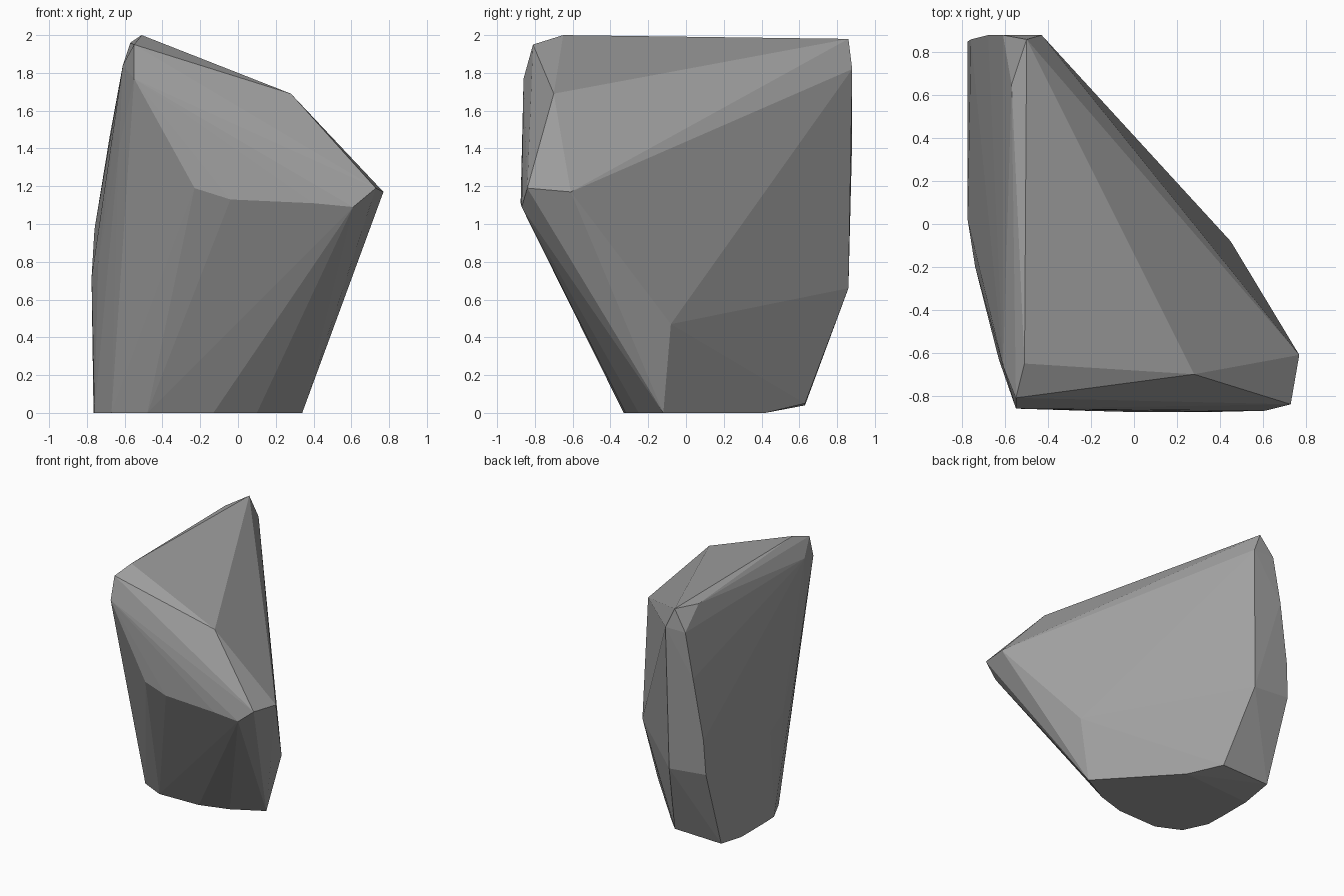
import bpy
import bmesh

# Remove the default cube only
old_cube = bpy.data.objects.get("Cube")
if old_cube:
    bpy.data.objects.remove(old_cube, do_unlink=True)


def make_material(name, colour):
    material = bpy.data.materials.new(name)
    material.use_nodes = True
    material.diffuse_color = colour
    for node in material.node_tree.nodes:
        if node.type == "BSDF_PRINCIPLED":
            node.inputs["Base Color"].default_value = colour
            node.inputs["Roughness"].default_value = .9
    return material


def make_hull(name, corners, material):
    """Wrap a faceted convex stone around its corner points."""
    bm = bmesh.new()
    for corner in corners:
        bm.verts.new(corner)
    result = bmesh.ops.convex_hull(bm, input=bm.verts[:])
    unused = set(result["geom_interior"]) | set(result["geom_unused"])
    loose = [item for item in unused if isinstance(item, bmesh.types.BMVert)]
    bmesh.ops.delete(bm, geom=loose, context="VERTS")
    bmesh.ops.recalc_face_normals(bm, faces=bm.faces[:])
    mesh = bpy.data.meshes.new(name)
    bm.to_mesh(mesh)
    bm.free()
    for face in mesh.polygons:
        face.use_smooth = False
    mesh.materials.append(material)
    stone = bpy.data.objects.new(name, mesh)
    bpy.context.collection.objects.link(stone)
    return stone


# Rounded foot outline, resting on the ground
foot = [(.34, -.12), (.1, -.25), (-.13, -.32), (-.48, -.33), (-.67, -.24),
        (-.76, -.05), (-.765, .1), (-.765, .38), (-.16, .42)]

# Lower back edge, lifted slightly off the ground
heel = [(-.34, .63, .05), (-.76, .63, .04)]

# Back plane, from the low corners up to the peak
back = [(-.45, .86, .66), (-.775, .85, .69), (-.76, .86, .97),
        (-.68, .88, 1.46), (-.61, .88, 1.82), (-.43, .88, 1.82)]

# Ridge along the crown, with its chamfered left shoulder
ridge = [(-.5, .86, 1.98), (-.51, -.65, 2), (-.55, -.81, 1.95),
         (-.55, -.86, 1.77), (-.57, .65, 1.96), (-.61, -.66, 1.84)]

# Sloping front brow and the overhanging nose
brow = [(.28, -.7, 1.69), (.73, -.84, 1.19), (.77, -.61, 1.17),
        (.61, -.87, 1.09), (.4, -.875, 1.11), (-.04, -.875, 1.13),
        (-.23, -.87, 1.19)]

# Bulges on the two flanks
flanks = [(.45, -.08, .47), (-.775, .02, .72), (-.74, -.2, .8),
          (-.63, -.63, 1.4)]

stone_grey = make_material("stone grey", (.35, .35, .35, 1))
corners = [(x, y, 0) for x, y in foot] + heel + back + ridge + brow + flanks
make_hull("boulder", corners, stone_grey)
